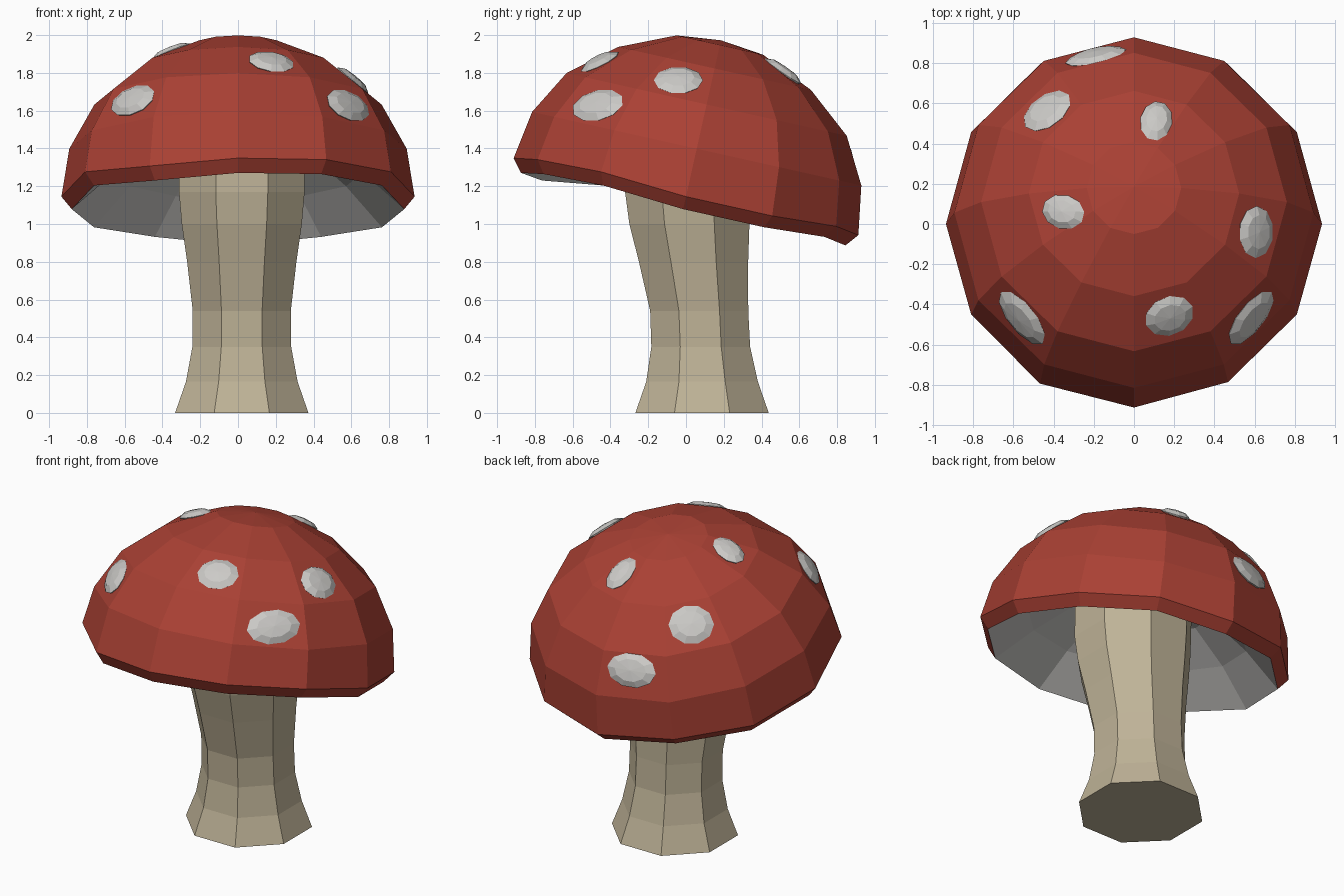
import bpy, bmesh, math
from mathutils import Vector, Matrix
from mathutils.bvhtree import BVHTree

if "Cube" in bpy.data.objects:
    bpy.data.objects.remove(bpy.data.objects["Cube"])


def material(name, rgb):
    m = bpy.data.materials.new(name)
    m.diffuse_color = (*rgb, 1)
    m.use_nodes = True
    m.node_tree.nodes["Principled BSDF"].inputs["Base Color"].default_value = m.diffuse_color
    return m


RED = material("cap red", (0.40, 0.052, 0.034))
CREAM = material("stem cream", (0.52, 0.45, 0.31))
WHITE = material("spot white", (0.60, 0.59, 0.57))


def finish(name, bm, *mats):
    bmesh.ops.recalc_face_normals(bm, faces=bm.faces)
    me = bpy.data.meshes.new(name)
    bm.to_mesh(me)
    for m in mats:
        me.materials.append(m)
    ob = bpy.data.objects.new(name, me)
    bpy.context.collection.objects.link(ob)
    return ob


def ring(bm, center, r, n, offset=0.0):
    return [bm.verts.new((center[0] + r * math.cos(2 * math.pi * (k + offset) / n),
                          center[1] + r * math.sin(2 * math.pi * (k + offset) / n),
                          center[2])) for k in range(n)]


def bridge(bm, a, b):
    n = len(a)
    return [bm.faces.new((a[k], a[(k + 1) % n], b[(k + 1) % n], b[k])) for k in range(n)]


def fan(bm, a, tip):
    v = bm.verts.new(tip)
    n = len(a)
    return [bm.faces.new((a[k], a[(k + 1) % n], v)) for k in range(n)]


# Stem: eight sides, waisted, leaning forward; (height, centre y, radius)
bm = bmesh.new()
rows = [ring(bm, (0.02, y, z), r, 8, 0.5) for z, y, r in (
    (0, 0.085, 0.382), (0.165, 0.085, 0.32), (0.35, 0.078, 0.283), (0.54, 0.07, 0.281),
    (0.8, 0.04, 0.313), (1.0, 0.018, 0.344), (1.17, 0.01, 0.36), (1.45, 0.02, 0.36))]
for a, b in zip(rows, rows[1:]):
    bridge(bm, a, b)
bm.faces.new(rows[0])
bm.faces.new(rows[-1])
finish("stem", bm, CREAM)

# Cap: twelve-sided dome with a lip and hollow underside, tilted backwards
TILT = Matrix.Translation((0, 0, 1.145)) @ Matrix.Rotation(math.radians(-12.6), 4, 'X')
bm = bmesh.new()
rows = [ring(bm, (0, 0, z), r, 12) for z, r in (
    (-0.068, 0.88), (0, 0.935), (0.26, 0.893), (0.50, 0.76), (0.695, 0.523), (0.822, 0.235))]
for k, dz in {2: 0.02, 4: 0.02, 7: 0.03, 8: -0.015, 10: 0.02, 11: 0.03}.items():
    for row in rows[:2]:  # slightly uneven rim
        row[k].co.z += dz
for a, b in zip(rows, rows[1:]):
    bridge(bm, a, b)
fan(bm, rows[-1], (0, 0, 0.848))
inner = [rows[0], ring(bm, (0, 0, 0.13), 0.66, 12), ring(bm, (0, 0, 0.29), 0.42, 12)]
under = bridge(bm, inner[0], inner[1]) + bridge(bm, inner[1], inner[2])
for f in under + fan(bm, inner[2], (0, 0, 0.36)):
    f.material_index = 1
bm.transform(TILT)
finish("cap", bm, RED, WHITE)
tree = BVHTree.FromBMesh(bm)

# Spots: flattened low-poly domes; (x, y, radius around the cap, radius up the cap)
SPOTS = ((-0.43, 0.56, 0.135, 0.12), (0.11, 0.51, 0.08, 0.12), (-0.35, 0.06, 0.085, 0.115),
         (0.605, -0.04, 0.13, 0.11), (0.58, -0.465, 0.165, 0.105), (0.175, -0.455, 0.125, 0.11),
         (-0.555, -0.465, 0.165, 0.105), (-0.19, 0.83, 0.155, 0.105))
inv = TILT.inverted()
for i, (x, y, around, up) in enumerate(SPOTS):
    hit = tree.ray_cast(Vector((x, y, 3)), Vector((0, 0, -1)))[0]
    p = inv @ hit
    n = Vector((p.x / 0.93 ** 2, p.y / 0.93 ** 2, p.z / 0.85 ** 2))
    n = (TILT.to_3x3() @ n).normalized()
    t = Vector((0, 0, 1)).cross(n).normalized()
    frame = Matrix((t, n.cross(t), n)).transposed().to_4x4()
    frame.translation = hit
    sb = bmesh.new()
    low = ring(sb, (0, 0, -0.03), 0.8, 10)
    mid = ring(sb, (0, 0, 0.005), 1.0, 10)
    top = ring(sb, (0, 0, 0.026), 0.65, 10)
    bridge(sb, low, mid)
    bridge(sb, mid, top)
    fan(sb, top, (0, 0, 0.032))
    sb.faces.new(low)
    sb.transform(frame @ Matrix.Diagonal((around, up, 1, 1)))
    finish("spot_%d" % (i + 1), sb, WHITE)
    sb.free()
